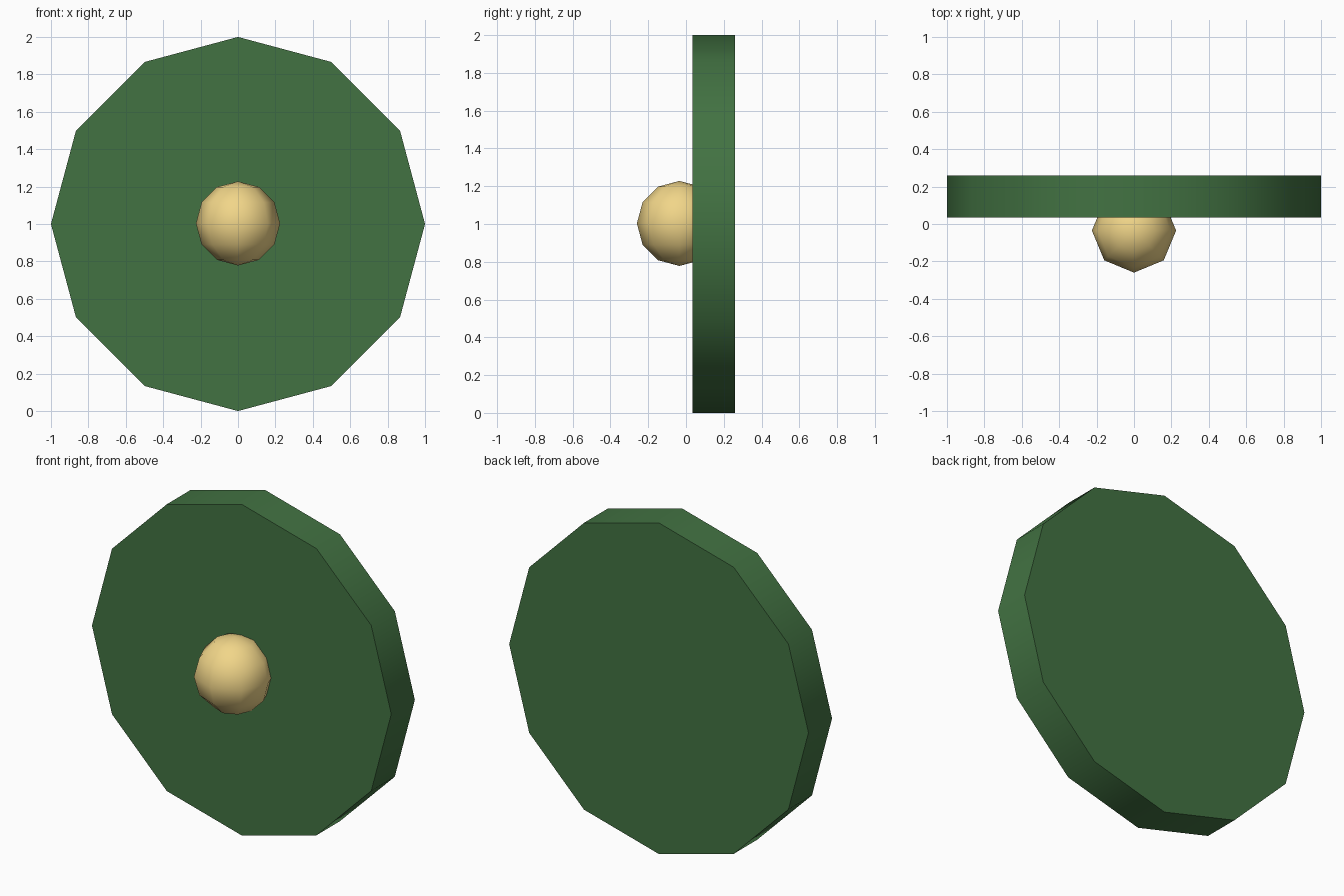
import bpy
from math import radians

if "Cube" in bpy.data.objects:
    bpy.data.objects.remove(bpy.data.objects["Cube"])


def finish(name, color, angle):
    """Name the active object, colour it and smooth it up to an angle."""
    ob = bpy.context.object
    ob.name = name
    bpy.ops.object.transform_apply(location=False, rotation=True, scale=True)
    bpy.ops.object.shade_smooth_by_angle(angle=radians(angle))
    mat = bpy.data.materials.new(name + "_material")
    mat.diffuse_color = color
    mat.use_nodes = True
    mat.node_tree.nodes["Principled BSDF"].inputs["Base Color"].default_value = mat.diffuse_color
    ob.data.materials.append(mat)
    return ob


# Upright twelve-sided disc, facing the front
bpy.ops.mesh.primitive_cylinder_add(vertices=12, radius=1.0, depth=0.225,
                                    location=(0, 0.147, 1.0),
                                    rotation=(radians(90), 0, 0))
finish("disc", (0.055, 0.17, 0.055, 1), 40)

# Low-poly knob half sunk into the front face
bpy.ops.mesh.primitive_uv_sphere_add(segments=8, ring_count=6, radius=0.225,
                                     location=(0, -0.035, 1.003))
finish("knob", (0.88, 0.67, 0.25, 1), 60)
